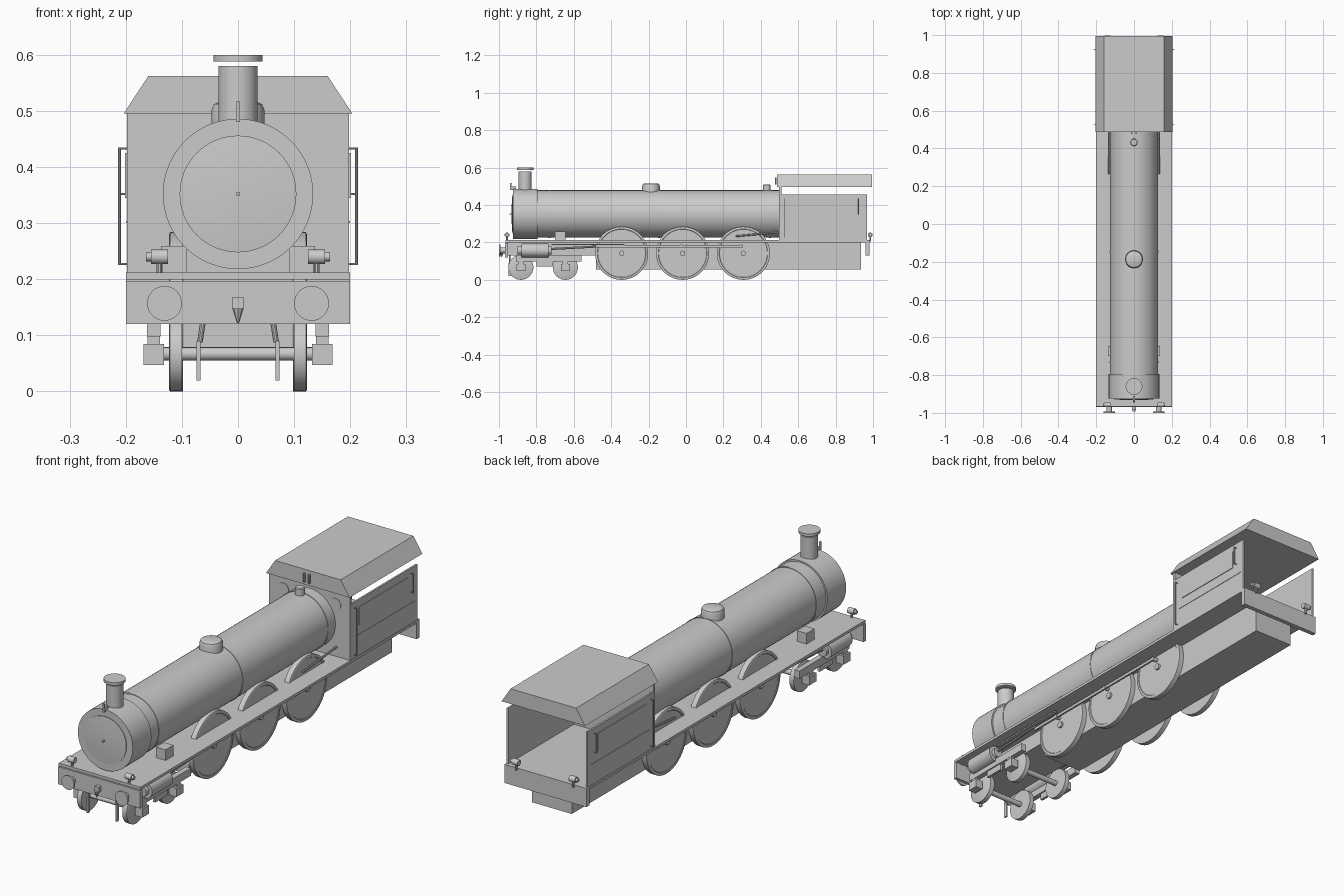
import bpy, bmesh, math
from mathutils import Vector

old = bpy.data.objects.get("Cube")
if old:
    bpy.data.objects.remove(old)

grey = bpy.data.materials.new("plain grey")
grey.use_nodes = True
COLOUR = (0.6, 0.6, 0.6, 1)
grey.diffuse_color = COLOUR
grey.node_tree.nodes["Principled BSDF"].inputs["Base Color"].default_value = COLOUR


def finish(name, bm, smooth=False):
    bmesh.ops.recalc_face_normals(bm, faces=bm.faces)
    mesh = bpy.data.meshes.new(name)
    bm.to_mesh(mesh)
    bm.free()
    mesh.materials.append(grey)
    ob = bpy.data.objects.new(name, mesh)
    bpy.context.collection.objects.link(ob)
    if smooth:
        bpy.ops.object.select_all(action='DESELECT')
        ob.select_set(True)
        bpy.context.view_layer.objects.active = ob
        bpy.ops.object.shade_smooth_by_angle(angle=math.radians(35))
    return ob


def box(name, x, y, z):
    """Box from (low, high) ranges."""
    bm = bmesh.new()
    bmesh.ops.create_cube(bm, size=1)
    for v in bm.verts:
        v.co = [(r[0] + r[1]) / 2 + c * (r[1] - r[0]) for r, c in zip((x, y, z), v.co)]
    return finish(name, bm)


def lathe(name, origin, axis, profile, sides=48):
    """Revolve (distance along axis, radius) points into a solid."""
    bm = bmesh.new()
    turn = Vector((0, 0, 1)).rotation_difference(Vector(axis))
    rings = []
    for d, r in profile:
        ring = []
        for i in range(sides):
            a = math.tau * i / sides
            p = turn @ Vector((r * math.cos(a), r * math.sin(a), d))
            ring.append(bm.verts.new(p + Vector(origin)))
        rings.append(ring)
    for a, b in zip(rings, rings[1:]):
        for i in range(sides):
            j = (i + 1) % sides
            bm.faces.new((a[i], a[j], b[j], b[i]))
    bm.faces.new(rings[0])
    bm.faces.new(rings[-1])
    return finish(name, bm, True)


def rod(name, start, end, radius, sides=10):
    d = Vector(end) - Vector(start)
    return lathe(name, start, d.normalized(), [(0, radius), (d.length, radius)], sides)


def prism(name, outline, y):
    """Extrude an (x, z) outline along y."""
    bm = bmesh.new()
    face = bm.faces.new([bm.verts.new((px, y[0], pz)) for px, pz in outline])
    moved = bmesh.ops.extrude_face_region(bm, geom=[face])["geom"]
    for v in moved:
        if isinstance(v, bmesh.types.BMVert):
            v.co.y = y[1]
    # the first cap stays as the front end
    return finish(name, bm)


def side_range(s, lo, hi):
    return (lo, hi) if s > 0 else (-hi, -lo)


# Boiler, smokebox and bands
AXIS = 0.352
FORWARD, BACK, UP = (0, -1, 0), (0, 1, 0), (0, 0, 1)
lathe("smokebox", (0, -0.925, AXIS), BACK, [(0, 0.134), (0.13, 0.134)], 64)
lathe("boiler", (0, -0.795, AXIS), BACK, [(0, 0.127), (1.3, 0.127)], 64)
for y in (-0.73, -0.145, 0.45):
    lathe("boiler_band", (0, y - 0.005, AXIS), BACK, [(0, 0.129), (0.01, 0.129)], 64)
lathe("smokebox_door", (0, -0.925, AXIS), FORWARD,
      [(0, 0.104), (0.003, 0.104), (0.006, 0.07), (0.008, 0.02)], 64)
rod("door_handle", (0, -0.93, AXIS), (0, -0.945, AXIS), 0.004)

# Fittings on top of the boiler
lathe("chimney", (0, -0.86, 0.47), UP, [(0, 0.035), (0.11, 0.035)])
lathe("chimney_cap", (0, -0.86, 0.588), UP, [(0, 0.044), (0.012, 0.044)])
lathe("dome", (0, -0.187, 0.46), UP, [(0, 0.047), (0.042, 0.047), (0.052, 0.043), (0.056, 0.035)])
lathe("safety_valve", (0, 0.432, 0.46), UP, [(0, 0.02), (0.047, 0.02), (0.05, 0.016)], 24)
box("top_lamp_iron", (-0.004, 0.004), (-0.94, -0.934), (0.495, 0.517))
box("top_lamp_bracket", (-0.004, 0.004), (-0.94, -0.91), (0.48, 0.498))
for x in (-0.012, 0.012):
    rod("whistle", (x, 0.48, 0.51), (x, 0.48, 0.548), 0.005)

# Footplate, frame and beams
box("footplate", (-0.2, 0.2), (-0.965, 0.97), (0.2, 0.212))
box("main_frame", (-0.097, 0.097), (-0.48, 0.935), (0.055, 0.2))
box("front_frame", (-0.097, 0.097), (-0.955, -0.48), (0.13, 0.2))
box("front_beam", (-0.2, 0.2), (-0.968, -0.953), (0.12, 0.197))
box("rear_beam", (-0.2, 0.2), (0.96, 0.98), (0.13, 0.212))

# Cab
box("cab_front", (-0.198, 0.198), (0.498, 0.51), (0.21, 0.495))
prism("cab_roof", [(-0.204, 0.495), (0.204, 0.495), (0.16, 0.562), (-0.16, 0.562)], (0.487, 0.995))

# Coupling hook
box("coupling_plate", (-0.01, 0.01), (-0.985, -0.968), (0.145, 0.168))
lathe("coupling_hook", (0, -0.985, 0.148), (0, 0, -1), [(0, 0.01), (0.026, 0.002)], 8)

for s in (-1, 1):
    out = (s, 0, 0)
    # Cab side with raised panel, beading and handrails
    box("cab_side", side_range(s, 0.19, 0.198), (0.5, 0.968), (0.21, 0.457))
    box("cab_panel", side_range(s, 0.198, 0.201), (0.56, 0.9), (0.345, 0.425))
    box("cab_beading", side_range(s, 0.198, 0.2), (0.54, 0.95), (0.3, 0.304))
    for y, low in ((0.528, 0.225), (0.923, 0.35)):
        rod("handrail", (s * 0.211, y, low), (s * 0.211, y, 0.435), 0.0025)
        for z in (low + 0.002, 0.433):
            rod("handrail_bracket", (s * 0.195, y, z), (s * 0.211, y, z), 0.002)
    lathe("cab_front_window", (s * 0.127, 0.498, 0.441), FORWARD, [(0, 0.027), (0.002, 0.027)], 32)

    # Driving wheels, which rise through the footplate
    for y in (-0.344, -0.018, 0.307):
        lathe("driving_wheel", (s * 0.098, y, 0.142), out,
              [(0, 0.142), (0.023, 0.142), (0.025, 0.138), (0.025, 0.13), (0.023, 0.128)], 64)
        rod("driving_hub", (s * 0.12, y, 0.142), (s * 0.13, y, 0.142), 0.014, 20)

    # Bogie wheels, axle boxes and side frame
    for y in (-0.883, -0.645):
        lathe("bogie_wheel", (s * 0.1, y, 0.067), out,
              [(0, 0.067), (0.021, 0.067), (0.023, 0.063)], 40)
        rod("bogie_axle", (0, y, 0.067), (s * 0.135, y, 0.067), 0.012, 16)
        box("axle_box", side_range(s, 0.132, 0.168), (y - 0.024, y + 0.024), (0.047, 0.085))
        box("axle_guide", side_range(s, 0.139, 0.161), (y - 0.014, y + 0.014), (0.085, 0.11))
    box("bogie_side", side_range(s, 0.138, 0.162), (-0.91, -0.56), (0.098, 0.132))
    box("bogie_lower_bar", side_range(s, 0.144, 0.156), (-0.8, -0.71), (0.07, 0.1))

    # Cylinder, piston and rods
    rod("steam_cylinder", (s * 0.16, -0.88, 0.157), (s * 0.16, -0.735, 0.157), 0.037, 32)
    for a, b in ((-0.9, -0.88), (-0.735, -0.72)):
        rod("cylinder_end", (s * 0.16, a, 0.157), (s * 0.16, b, 0.157), 0.022, 24)
    rod("piston_rod", (s * 0.16, -0.72, 0.165), (s * 0.16, -0.48, 0.178), 0.006)
    box("slide_bar", side_range(s, 0.152, 0.168), (-0.72, -0.33), (0.186, 0.192))
    box("connecting_rod", side_range(s, 0.136, 0.144), (-0.5, 0.3), (0.174, 0.187))
    for y in (-0.344, -0.018, 0.307):
        rod("crank_pin", (s * 0.118, y - 0.01, 0.18), (s * 0.146, y - 0.01, 0.18), 0.009, 16)

    # Guard irons in front of the leading wheels
    box("guard_iron", side_range(s, 0.067, 0.074), (-0.95, -0.935), (0.02, 0.09))
    rod("guard_iron_stay", (s * 0.068, -0.942, 0.088), (s * 0.06, -0.942, 0.14), 0.005)

    # Buffers
    rod("buffer_shank", (s * 0.131, -0.968, 0.157), (s * 0.131, -0.992, 0.157), 0.015, 24)
    rod("buffer_head", (s * 0.131, -0.992, 0.157), (s * 0.131, -1.0, 0.157), 0.031, 40)

    # Sandbox, reversing lever and lamp irons on the footplate
    box("sandbox", side_range(s, 0.091, 0.137), (-0.7, -0.645), (0.21, 0.259))
    rod("reach_rod", (s * 0.132, 0.265, 0.233), (s * 0.132, 0.5, 0.255), 0.005)
    for y, name in ((-0.957, "front"), (0.985, "rear")):
        rod(name + "_lamp_post", (s * 0.14, y, 0.205), (s * 0.14, y, 0.23), 0.005)
        rod(name + "_lamp", (s * 0.125, y, 0.24), (s * 0.155, y, 0.24), 0.013, 16)
        rod(name + "_lamp_end", (s * 0.155, y, 0.24), (s * 0.164, y, 0.24), 0.008, 12)
